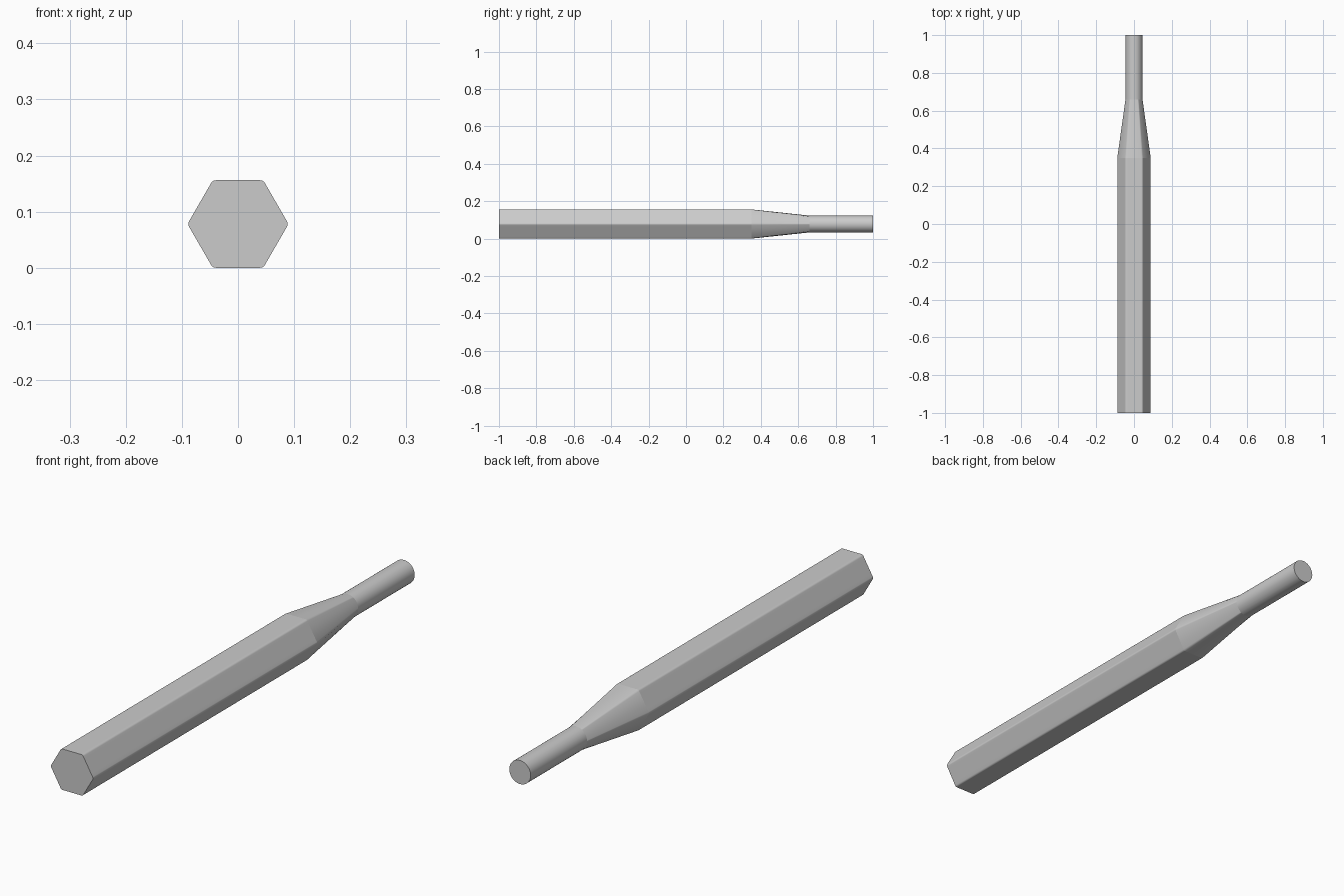
import bpy, bmesh, math
from mathutils import Vector

if "Cube" in bpy.data.objects:
    bpy.data.objects.remove(bpy.data.objects["Cube"], do_unlink=True)

APOTHEM, FILLET, SHAFT_RADIUS = 0.078, 0.01, 0.045
FLAT_STEPS, ARC_STEPS = 8, 6

steel = bpy.data.materials.new("plain grey steel")
steel.use_nodes = True
grey = (0.6, 0.6, 0.6, 1)
steel.diffuse_color = grey
bsdf = next(n for n in steel.node_tree.nodes if n.type == "BSDF_PRINCIPLED")
bsdf.inputs["Base Color"].default_value = grey


def rounded_hexagon():
    """Hexagon outline with filleted corners and flats on top and bottom."""
    inner = APOTHEM - FILLET
    half_flat = inner * math.tan(math.pi / 6)
    points = []
    for side in range(6):
        mid = math.radians(30 + 60 * side)
        normal = Vector((math.cos(mid), math.sin(mid)))
        along = Vector((-normal.y, normal.x))
        for i in range(FLAT_STEPS + 1):
            points.append(normal * APOTHEM + along * half_flat * (2 * i / FLAT_STEPS - 1))
        centre = normal * inner + along * half_flat
        for i in range(1, ARC_STEPS):
            a = mid + math.radians(60) * i / ARC_STEPS
            points.append(centre + Vector((math.cos(a), math.sin(a))) * FILLET)
    return points


hexagon = rounded_hexagon()
circle = [p.normalized() * SHAFT_RADIUS for p in hexagon]

# Hexagonal grip, taper and round shaft lofted through four sections
sections = [(-1, hexagon), (0.35, hexagon), (0.66, circle), (1, circle)]
bm = bmesh.new()
rings = [[bm.verts.new((p.x, y, p.y + APOTHEM)) for p in outline]
         for y, outline in sections]
count = len(hexagon)
for a, b in zip(rings, rings[1:]):
    for i in range(count):
        j = (i + 1) % count
        bm.faces.new((a[i], a[j], b[j], b[i])).smooth = True

# Flat ends
bm.faces.new(rings[0])
bm.faces.new(rings[-1])
bmesh.ops.recalc_face_normals(bm, faces=bm.faces[:])

# Crisp seams between the sections
for ring in rings:
    for i in range(count):
        bm.edges.get((ring[i], ring[(i + 1) % count])).smooth = False

mesh = bpy.data.meshes.new("hexagonal_rod")
bm.to_mesh(mesh)
bm.free()
mesh.materials.append(steel)
rod = bpy.data.objects.new("hexagonal_rod", mesh)
bpy.context.collection.objects.link(rod)
